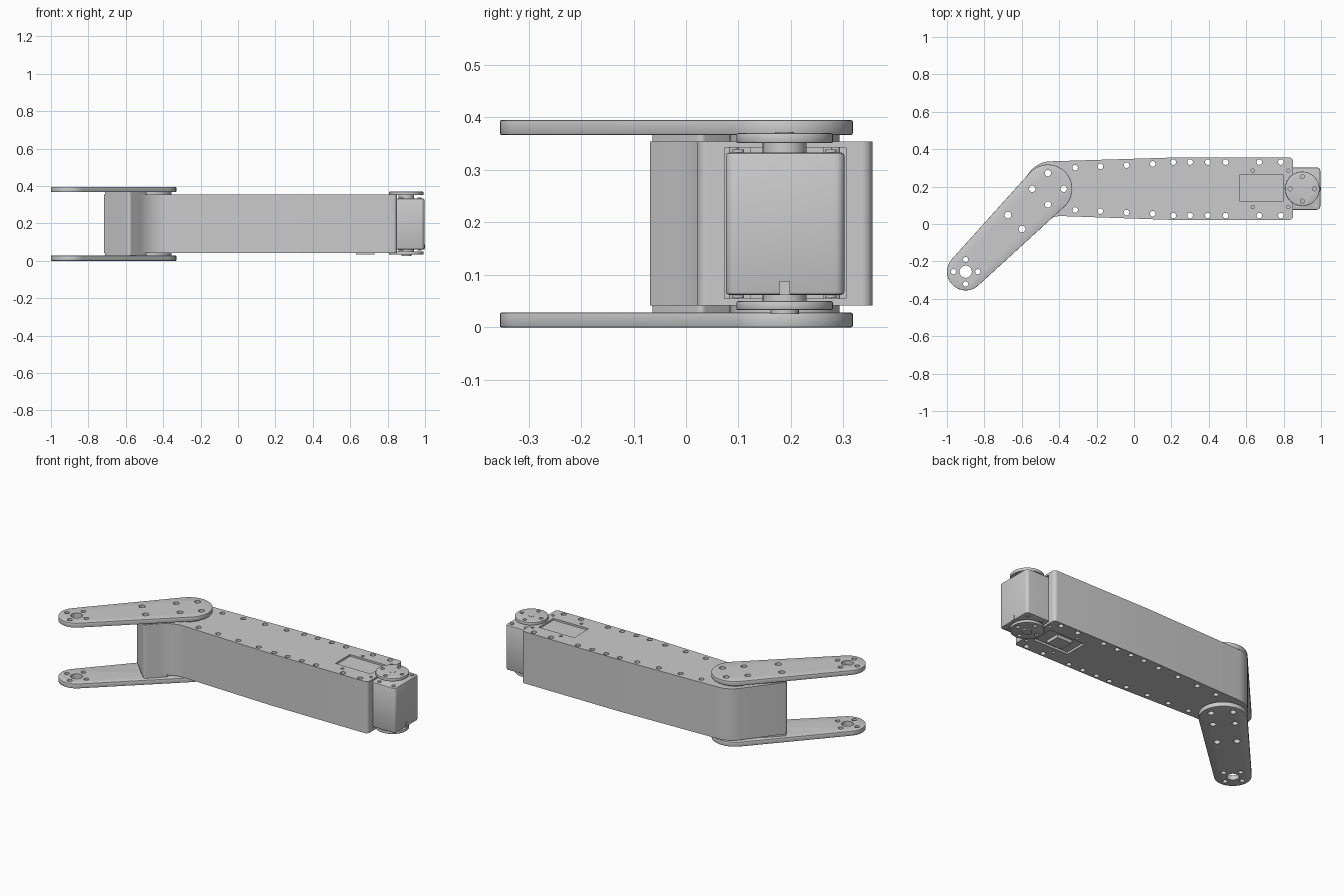
import bpy, bmesh
from math import cos, sin, pi, tan, radians
from mathutils import Vector, Matrix

if "Cube" in bpy.data.objects:
    bpy.data.objects.remove(bpy.data.objects["Cube"])

grey = bpy.data.materials.new("light_grey")
grey.use_nodes = True
grey.diffuse_color = (0.6, 0.6, 0.6, 1)
grey.node_tree.nodes["Principled BSDF"].inputs["Base Color"].default_value = (0.6, 0.6, 0.6, 1)

ELBOW = Vector((-0.46, 0.188))
TIP = Vector((-0.9, -0.255))
HORN = Vector((0.9, 0.188))
MID_Y, MID_Z = 0.188, 0.1975
ALONG = (ELBOW - TIP).normalized()
ACROSS = Vector((-ALONG.y, ALONG.x))


def on_leg(u, v):
    """Point measured along and across the bent leg, from the elbow."""
    return ELBOW + ALONG * u + ACROSS * v


def circle(c, r, n=32):
    return [Vector((c[0] + r * cos(2 * pi * i / n), c[1] + r * sin(2 * pi * i / n))) for i in range(n)]


def rounded(corners, n=10):
    """Outline from (point, radius) corners with arcs at the corners."""
    out = []
    for i, (p, r) in enumerate(corners):
        p = Vector(p)
        if r == 0:
            out.append(p)
            continue
        a = (Vector(corners[i - 1][0]) - p).normalized()
        b = (Vector(corners[(i + 1) % len(corners)][0]) - p).normalized()
        half = a.angle(b) / 2
        c = p + (a + b).normalized() * (r / sin(half))
        t = r / tan(half)
        s, e = p + a * t - c, p + b * t - c
        sweep = -s.angle_signed(e)
        out += [c + Matrix.Rotation(sweep * k / n, 2) @ s for k in range(n + 1)]
    return out


def box(x0, x1, y0, y1, r=0.0):
    return rounded([((x0, y0), r), ((x1, y0), r), ((x1, y1), r), ((x0, y1), r)], 5)


def prism(bm, outline, z0, z1):
    face = bm.faces.new([bm.verts.new((p.x, p.y, z0)) for p in outline])
    ext = bmesh.ops.extrude_face_region(bm, geom=[face])["geom"]
    bmesh.ops.translate(bm, vec=(0, 0, z1 - z0), verts=[v for v in ext if isinstance(v, bmesh.types.BMVert)])


def make(name, prisms):
    bm = bmesh.new()
    for outline, z0, z1 in prisms:
        prism(bm, outline, z0, z1)
    bmesh.ops.recalc_face_normals(bm, faces=bm.faces)
    me = bpy.data.meshes.new(name)
    bm.to_mesh(me)
    bm.free()
    me.materials.append(grey)
    ob = bpy.data.objects.new(name, me)
    bpy.context.collection.objects.link(ob)
    return ob


def part(name, prisms, cuts=(), bevel=0.0):
    ob = make(name, prisms)
    bpy.ops.object.select_all(action="DESELECT")
    bpy.context.view_layer.objects.active = ob
    ob.select_set(True)
    if bevel:
        m = ob.modifiers.new("edge", "BEVEL")
        m.width, m.segments, m.limit_method, m.angle_limit = bevel, 2, "ANGLE", radians(50)
        bpy.ops.object.modifier_apply(modifier="edge")
    if cuts:
        cutter = make(name + "_cutter", cuts)
        cutter.hide_render = True
        m = ob.modifiers.new("cut", "BOOLEAN")
        m.operation, m.object, m.solver = "DIFFERENCE", cutter, "EXACT"
        bpy.ops.object.modifier_apply(modifier="cut")
        bpy.data.objects.remove(cutter)
    bpy.ops.object.shade_smooth_by_angle(angle=radians(30))
    return ob


def through(points, r):
    return [(circle(p, r, 20), -0.1, 0.5) for p in points]


def ring_of_four(c, r):
    return [c + Vector((r * cos(k * pi / 2), r * sin(k * pi / 2))) for k in range(4)]


# Hole groups
elbow_holes = through(ring_of_four(ELBOW, 0.084), 0.017)
leg_holes = through([on_leg(-0.25, 0.053), on_leg(-0.25, -0.053)], 0.018)
tip_holes = through([TIP], 0.033) + through(ring_of_four(TIP, 0.065), 0.014)
rail = [(-0.315, 0.113), (-0.18, 0.12), (-0.04, 0.127), (0.1, 0.133)]
rail += [(x, 0.143) for x in (0.21, 0.3, 0.395, 0.49, 0.67, 0.785)]
rail_holes = through([(x, MID_Y + s * d) for x, d in rail for s in (1, -1)], 0.015)
mount_holes = through([(x, MID_Y + s * 0.097) for x in (0.635, 0.825) for s in (1, -1)], 0.009)

# Bent arm body with servo pocket and window
body = rounded([
    ((0.85, 0.022), 0.02), ((0.85, 0.355), 0.02), ((0.2, 0.355), 0),
    ((-0.515, 0.333), 0.14), (on_leg(-0.272, 0.1), 0.015), (on_leg(-0.272, -0.1), 0.015),
    ((-0.465, 0.045), 0.18), ((0.2, 0.022), 0)])
pocket = [(box(0.56, 0.9, 0.073, 0.305), 0.055, 0.343)]
window = [(box(0.565, 0.8, 0.122, 0.262), -0.1, 0.5)]
part("arm_body", [(body, 0.042, 0.354)],
     pocket + window + elbow_holes + leg_holes + rail_holes + mount_holes)

# Fork plates: a tapered bar round at both ends
lean = (0.13 - 0.10) / (ELBOW - TIP).length
base = ALONG.to_3d().to_2d()
start = pi / 4 + pi / 2 - lean


def arc(c, r, a0, a1, n=28):
    return [c + Vector((r * cos(a0 + (a1 - a0) * k / n), r * sin(a0 + (a1 - a0) * k / n))) for k in range(n + 1)]


bar = arc(ELBOW, 0.13, -pi / 4 - lean, pi * 3 / 4 + lean) + arc(TIP, 0.10, pi * 3 / 4 + lean, pi * 7 / 4 - lean)
for name, z0, z1 in (("lower_fork_plate", 0.0, 0.028), ("upper_fork_plate", 0.367, 0.395)):
    part(name, [(bar, z0, z1)], elbow_holes + leg_holes + tip_holes, 0.003)

# Spacers between body and plates
leg_pad = rounded([(on_leg(u, v), 0.012) for u, v in
                   ((-0.268, 0.095), (-0.268, -0.095), (-0.13, -0.095), (-0.13, 0.095))], 5)
for name, z0, z1 in (("lower", 0.027, 0.043), ("upper", 0.353, 0.368)):
    part(name + "_leg_spacer", [(leg_pad, z0, z1)], leg_holes)
    part(name + "_elbow_spacer", [(circle(ELBOW, 0.105, 48), z0, z1)], elbow_holes)

# Servo case, its panels and corner screws
part("servo_case", [(box(0.582, 0.996, 0.076, 0.302, 0.018), 0.062, 0.333)], (), 0.006)
part("servo_top_panel", [(box(0.6, 0.8, 0.138, 0.248, 0.008), 0.33, 0.341)])
part("servo_bottom_panel", [(box(0.6, 0.8, 0.138, 0.248, 0.008), 0.054, 0.064)])
part("servo_connector", [(box(0.63, 0.73, 0.15, 0.236), 0.035, 0.06)])
part("servo_key", [(box(0.99, 1.0, 0.178, 0.198), 0.062, 0.088)])
for side in (1, -1):
    for x in (0.875, 0.97):
        tag = ("left" if x > 0.9 else "right") + ("_back" if side > 0 else "_front")
        part("servo_screw_" + tag, [(circle((x, MID_Y + side * 0.088), 0.011, 16), 0.056, 0.339)])

# Horn discs with hubs and caps
horn_holes = through(ring_of_four(HORN, 0.065), 0.011)
for name, disc, hub, cap in (("upper", (0.351, 0.37), (0.33, 0.353), (0.369, 0.372)),
                             ("lower", (0.033, 0.05), (0.048, 0.065), (0.025, 0.035))):
    part(name + "_horn_disc", [(circle(HORN, 0.092, 48), *disc)], horn_holes, 0.003)
    part(name + "_horn_hub", [(circle(HORN, 0.042), *hub)])
    part(name + "_horn_cap", [(circle(HORN, 0.018 if name == "upper" else 0.027, 24), *cap)])
